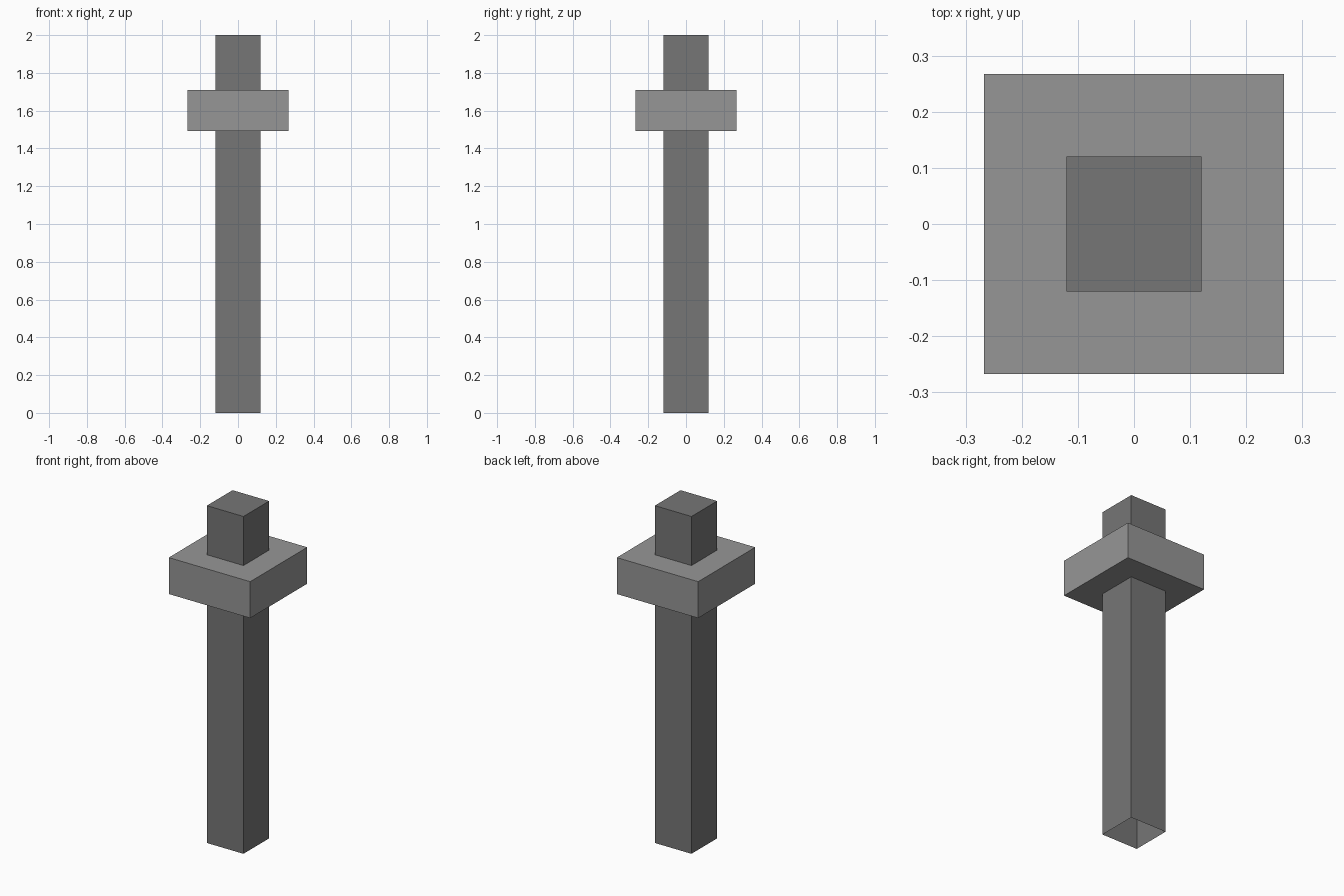
import bpy, bmesh

if "Cube" in bpy.data.objects:
    bpy.data.objects.remove(bpy.data.objects["Cube"])


def material(name, grey):
    m = bpy.data.materials.new(name)
    m.diffuse_color = (grey, grey, grey, 1.0)
    m.use_nodes = True
    m.node_tree.nodes["Principled BSDF"].inputs["Base Color"].default_value = m.diffuse_color
    return m


def box(name, half, z0, z1, mat, open_bottom=False):
    """Square block centred on the z axis, optionally without a bottom face."""
    bm = bmesh.new()
    bmesh.ops.create_cube(bm, size=1.0)
    for v in bm.verts:
        v.co.x *= 2 * half
        v.co.y *= 2 * half
        v.co.z = z1 if v.co.z > 0 else z0
    bm.normal_update()
    if open_bottom:
        bottom = [f for f in bm.faces if f.normal.z < -0.9]
        bmesh.ops.delete(bm, geom=bottom, context='FACES_ONLY')
    mesh = bpy.data.meshes.new(name)
    bm.to_mesh(mesh)
    bm.free()
    mesh.materials.append(mat)
    obj = bpy.data.objects.new(name, mesh)
    bpy.context.collection.objects.link(obj)
    return obj


dark_grey = material("dark_grey", 0.18)
light_grey = material("light_grey", 0.305)

# Tall post, open underneath
box("post", 0.12, 0.0, 2.0, dark_grey, open_bottom=True)

# Wide collar around the upper post
box("collar", 0.267, 1.493, 1.709, light_grey)
